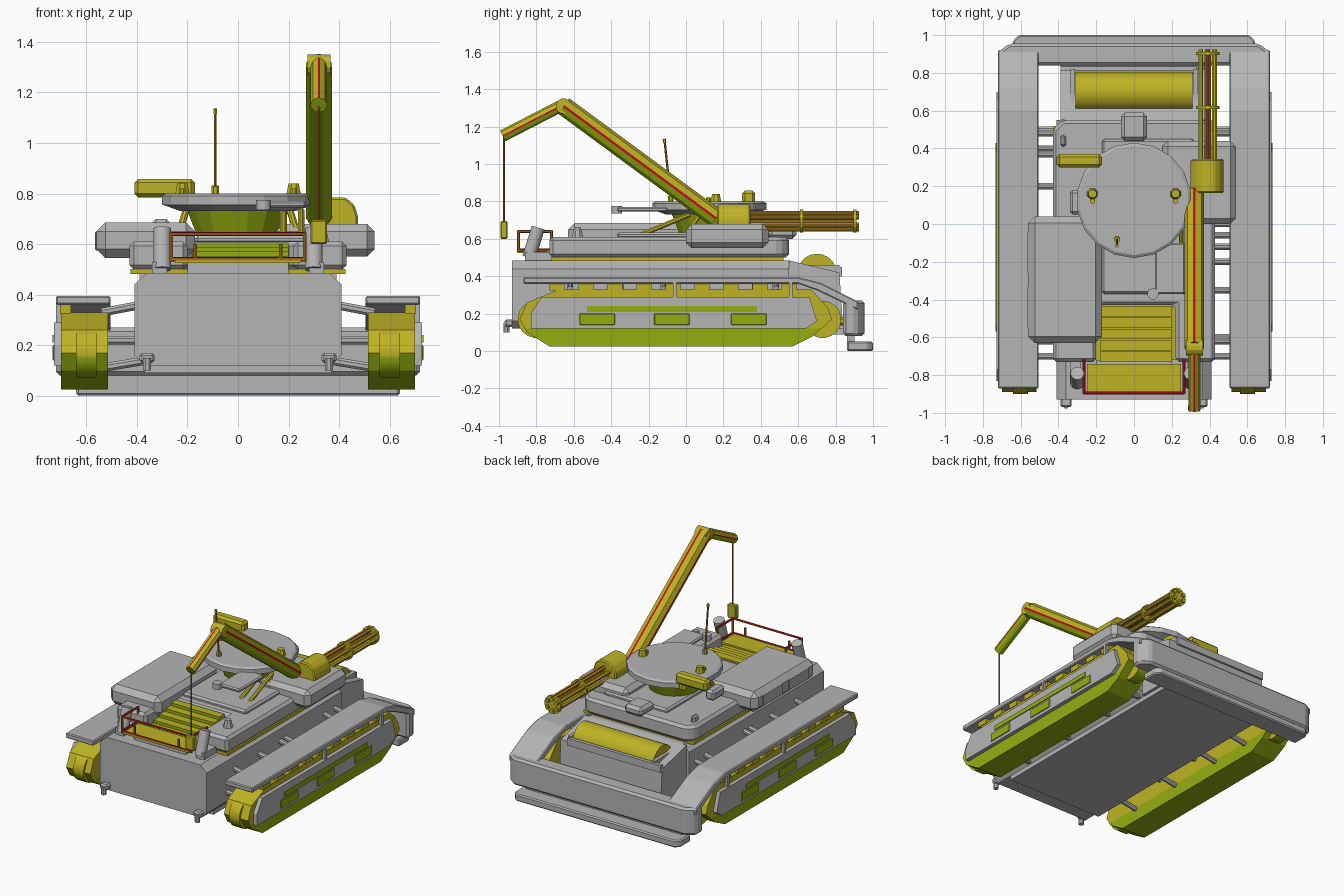
import bpy, bmesh, math
from mathutils import Vector

if "Cube" in bpy.data.objects:
    bpy.data.objects.remove(bpy.data.objects["Cube"])

def material(name, rgb):
    m = bpy.data.materials.new(name)
    m.diffuse_color = (*rgb, 1)
    m.use_nodes = True
    m.node_tree.nodes["Principled BSDF"].inputs["Base Color"].default_value = m.diffuse_color
    return m

GREY = material("light grey", (0.46, 0.46, 0.46))
YELLOW = material("mustard yellow", (0.52, 0.45, 0.018))
GREEN = material("olive green", (0.30, 0.42, 0.005))
RED = material("red", (0.50, 0.004, 0.012))
RUST = material("rust orange", (0.42, 0.16, 0.015))

def finish(name, bm, mats, rule=None, mirror=False, smooth=False):
    bmesh.ops.recalc_face_normals(bm, faces=bm.faces)
    if rule:
        for f in bm.faces:
            f.material_index = rule(f)
    me = bpy.data.meshes.new(name)
    bm.to_mesh(me)
    bm.free()
    for m in mats if isinstance(mats, (list, tuple)) else [mats]:
        me.materials.append(m)
    ob = bpy.data.objects.new(name, me)
    bpy.context.collection.objects.link(ob)
    if mirror:
        mod = ob.modifiers.new("mirror", 'MIRROR')
        mod.use_mirror_merge = False
    if smooth:
        bpy.context.view_layer.objects.active = ob
        ob.select_set(True)
        bpy.ops.object.shade_smooth_by_angle(angle=math.radians(35))
        ob.select_set(False)
    return ob

def loft(bm, a, b):
    va, vb = [bm.verts.new(p) for p in a], [bm.verts.new(p) for p in b]
    n = len(va)
    bm.faces.new(va)
    bm.faces.new(vb)
    for i in range(n):
        bm.faces.new((va[i], va[(i + 1) % n], vb[(i + 1) % n], vb[i]))

def prism(name, pts, axis, lo, hi, mats, bevel=0, cut=None, **kw):
    """Extrude a 2D outline along an axis."""
    put = {'x': lambda p, t: (t, p[0], p[1]), 'y': lambda p, t: (p[0], t, p[1]),
           'z': lambda p, t: (p[0], p[1], t)}[axis]
    bm = bmesh.new()
    loft(bm, [put(p, lo) for p in pts], [put(p, hi) for p in pts])
    bmesh.ops.recalc_face_normals(bm, faces=bm.faces)
    if bevel:
        bmesh.ops.bevel(bm, geom=bm.edges[:], offset=bevel, segments=1, affect='EDGES')
    if cut:
        bmesh.ops.bisect_plane(bm, geom=bm.verts[:] + bm.edges[:] + bm.faces[:],
                               plane_co=(0, 0, cut), plane_no=(0, 0, 1))
    return finish(name, bm, mats, **kw)

def box(name, x0, x1, y0, y1, z0, z1, mats, bevel=0, **kw):
    return prism(name, [(x0, y0), (x1, y0), (x1, y1), (x0, y1)], 'z', z0, z1, mats, bevel, **kw)

def rods(name, segs, r, mats, r2=None, n=8, angles=None, **kw):
    """Straight tubes between pairs of points."""
    bm = bmesh.new()
    angs = [math.radians(a) for a in (angles or [360 * (i + 0.5) / n for i in range(n)])]
    for p, q in segs:
        p, q = Vector(p), Vector(q)
        d = (q - p).normalized()
        u = Vector((1, 0, 0)) if abs(d.x) < 0.9 else Vector((0, 1, 0))
        v = d.cross(u).normalized()
        u = v.cross(d)
        ring = lambda c, s: [c + s * (u * math.cos(a) + v * math.sin(a)) for a in angs]
        loft(bm, ring(p, r), ring(q, r2 or r))
    return finish(name, bm, mats, **kw)

YG = [YELLOW, GREEN]
under = lambda f: int(f.normal.z < -0.2)

# Hull with chamfered cross-section
prism("hull", [(-0.37, 0.12), (0.37, 0.12), (0.41, 0.16), (0.41, 0.44), (0.36, 0.485),
               (-0.36, 0.485), (-0.41, 0.44), (-0.41, 0.16)], 'y', -0.93, 0.55, GREY)
prism("hull_rear", [(0.55, 0.12), (0.84, 0.12), (0.82, 0.42), (0.55, 0.485)], 'x', -0.39, 0.39, GREY)
box("hull_belly", -0.37, 0.37, -0.8, 0.84, 0.09, 0.12, GREY)
box("tow_hook", 0.33, 0.39, -0.97, -0.92, 0.13, 0.17, GREY, 0.01, mirror=True)
rods("tow_pin", [((0.36, -0.96, 0.1), (0.36, -0.96, 0.15))], 0.018, GREY, mirror=True)

# Track pods, painted green below and yellow above
prism("track", [(-0.73, 0.025), (0.57, 0.025), (0.68, 0.08), (0.78, 0.17), (0.76, 0.23), (0.67, 0.33),
                (-0.68, 0.33), (-0.85, 0.26), (-0.89, 0.17), (-0.85, 0.1)], 'x', 0.515, 0.70, YG,
      cut=0.12, rule=lambda f: int(f.calc_center_median().z < 0.12 or f.normal.z < -0.3), mirror=True)
rods("track_end_wheel", [((0.56, y, 0.17), (0.64, y, 0.17)) for y in (-0.80, 0.73)], 0.1, YG, n=20,
     rule=under, mirror=True, smooth=True)
rods("rear_axle_rod", [((0.6, 0.72, 0.16), (0.6, 0.88, 0.16))], 0.025, YELLOW, mirror=True)
prism("side_skirt", [(-0.83, 0.12), (0.64, 0.12), (0.70, 0.16), (0.66, 0.29), (-0.77, 0.29), (-0.83, 0.2)],
      'x', 0.69, 0.727, GREY, mirror=True)
box("skirt_stripe", 0.725, 0.733, -0.53, 0.38, 0.21, 0.24, GREEN, mirror=True)
for y in (-0.57, -0.17, 0.24):
    box("skirt_panel", 0.725, 0.733, y, y + 0.19, 0.14, 0.2, GREEN, 0.003, mirror=True)
for i in range(9):
    y = -0.73 + 0.155 * i
    box("track_guide", 0.66, 0.705, y, y + 0.08, 0.325, 0.36, YELLOW, mirror=True)
for y in (-0.07, 0.55):
    box("fender_post", 0.69, 0.72, y, y + 0.02, 0.28, 0.38, GREY, mirror=True)

# Suspension arms between hull and tracks
rods("suspension_arm", [((0.38, y, 0.36), (0.54, y, 0.33)) for y in (0.48, 0.37, -0.06, -0.12, -0.35, -0.62)]
     + [((0.38, y, 0.22), (0.54, y, 0.22)) for y in (-0.7, -0.35, 0.0, 0.4)]
     + [((0.36, y, 0.14), (0.54, y, 0.11)) for y in (-0.6, -0.2, 0.2, 0.5)], 0.018, GREY, mirror=True)

# Fenders, rear bumper and blade
prism("fender", [(-0.87, 0.36), (-0.87, 0.395), (0.6, 0.395), (0.72, 0.365), (0.92, 0.265), (0.92, 0.22),
                 (0.7, 0.325), (0.6, 0.36)], 'x', 0.505, 0.72, GREY, 0.006, mirror=True)
prism("bumper", [(-0.72, 0.84), (0.72, 0.84), (0.72, 0.91), (0.66, 0.955), (-0.66, 0.955), (-0.72, 0.91)],
      'z', 0.08, 0.27, GREY, 0.015)
prism("blade", [(-0.64, 0.86), (0.64, 0.86), (0.64, 0.97), (0.61, 1.0), (-0.61, 1.0), (-0.64, 0.97)],
      'z', 0.0, 0.05, GREY, 0.008)
box("blade_web", -0.6, 0.6, 0.86, 0.9, 0.04, 0.09, GREY)

# Superstructure on the deck
prism("upper_deck", [(-0.43, -0.73), (-0.2, -0.73), (-0.2, -0.43), (0.22, -0.43), (0.22, -0.73), (0.43, -0.73),
                     (0.43, 0.5), (0.38, 0.55), (-0.38, 0.55), (-0.43, 0.5)], 'z', 0.5, 0.61, GREY, 0.018)
box("deck_gasket", -0.425, 0.425, -0.72, 0.52, 0.482, 0.502, YELLOW)
box("centre_panel", -0.17, 0.32, -0.37, 0.45, 0.6, 0.635, GREY, 0.012)
box("side_cabin", -0.56, -0.17, -0.63, 0.04, 0.545, 0.685, GREY, 0.035)
for y in (-0.55, -0.26):
    box("cabin_window_frame", -0.565, -0.55, y, y + 0.22, 0.575, 0.65, GREY, 0.004)
box("gun_pod", 0.15, 0.54, 0.0, 0.44, 0.55, 0.68, GREY, 0.03)
box("periscope", -0.07, 0.07, 0.44, 0.59, 0.6, 0.665, GREY, 0.02)
box("deck_lever", -0.39, -0.36, 0.41, 0.47, 0.6, 0.65, GREY, 0.01)
rods("deck_knob", [((0.33, -0.58, 0.6), (0.33, -0.58, 0.66))], 0.035, GREY, r2=0.02)

# Yellow stairs and front basket
for i in range(5):
    y = -0.73 + 0.06 * i
    box("stair", -0.18, 0.2, y, y + 0.055, 0.48, 0.535 + 0.018 * i, YG, rule=lambda f: int(f.normal.y < -0.5))
box("basket_floor", -0.25, 0.25, -0.9, -0.74, 0.525, 0.54, YELLOW)
box("basket_support", -0.2, 0.2, -0.86, -0.72, 0.48, 0.525, GREY)
X, F, B = 0.265, -0.895, -0.72
rods("basket_frame", [((-X, F, z), (X, F, z)) for z in (0.54, 0.64)]
     + [((x, F, z), (x, B, z)) for x in (-X, X) for z in (0.54, 0.64)]
     + [((x, y, 0.53), (x, y, 0.645)) for x in (-X, X) for y in (F, B)]
     + [((x, F, 0.54), (x, F, 0.6)) for x in (-0.17, 0.17)], 0.008, [RUST, RED],
     rule=lambda f: int(f.normal.z > 0.8), n=6)
rods("front_lamp", [((0.3, -0.84, 0.5), (0.3, -0.79, 0.66))], 0.036, GREY, n=14, mirror=True, smooth=True)
box("lamp_bracket", 0.28, 0.34, -0.86, -0.72, 0.48, 0.53, GREY, mirror=True)

# Rear roller in its frame
rods("rear_roller", [((-0.31, 0.7, 0.415), (0.31, 0.7, 0.415))], 0.105, YELLOW, n=32, smooth=True)
box("roller_rail", -0.39, 0.33, 0.81, 0.835, 0.4, 0.45, GREY)
box("roller_cheek", 0.312, 0.335, 0.6, 0.82, 0.4, 0.46, GREY, mirror=True)

# Turret
rods("turret_base", [((0, 0.125, 0.62), (0, 0.125, 0.745))], 0.16, GREEN, r2=0.21, n=16)
rods("turret_disc_lower", [((0, 0.125, 0.73), (0, 0.125, 0.755))], 0.23, GREY, r2=0.3, n=18)
rods("turret_disc", [((0, 0.125, 0.755), (0, 0.125, 0.79))], 0.305, GREY, n=18)
rods("turret_disc_top", [((0, 0.125, 0.79), (0, 0.125, 0.80))], 0.305, GREY, r2=0.29, n=18)
box("turret_side_box", -0.34, -0.27, 0.05, 0.18, 0.63, 0.7, GREY, 0.015)
box("turret_plate", 0.11, 0.27, -0.37, -0.1, 0.745, 0.77, GREY, 0.008)
rods("plate_knob", [((0.1, -0.37, 0.735), (0.1, -0.37, 0.775))], 0.03, GREY, n=12)
rods("plate_strut", [((x, -0.27, 0.61), (x, 0.02, 0.73)) for x in (0.18, 0.25)], 0.014, YELLOW)
rods("turret_side_strut", [((x, 0.0, 0.62), (x * 0.85, 0.08, 0.74)) for x in (-0.24, 0.24)], 0.014, YELLOW)
box("sight_box", -0.41, -0.17, 0.3, 0.37, 0.785, 0.858, YG, 0.015, rule=under)
rods("sight_mount", [((-0.21, 0.33, 0.75), (-0.21, 0.33, 0.81))], 0.03, YELLOW)
rods("turret_lamp", [((0.22, 0.16, 0.8), (0.22, 0.16, 0.84))], 0.03, YELLOW, r2=0.022, mirror=True)
rods("turret_lamp_stem", [((0.22, 0.12, 0.8), (0.22, 0.12, 0.82))], 0.014, YELLOW, mirror=True)
rods("antenna", [((-0.09, -0.08, 0.8), (-0.09, -0.115, 1.13))], 0.006, RUST, n=6)
rods("antenna_foot", [((-0.09, -0.08, 0.8), (-0.09, -0.083, 0.83))], 0.016, YELLOW)
rods("antenna_tip", [((-0.09, -0.114, 1.115), (-0.09, -0.116, 1.135))], 0.009, YELLOW, n=6)

# Crane: narrow faces of the tube become the red stripes
def stripe(f):
    if len(f.verts) == 4 and f.calc_area() / max(e.calc_length() for e in f.edges) < 0.014:
        return 2
    return under(f)
ring = [-7, 7, 45, 83, 97, 135, 173, 187, 220, 252, 288, 320]
rods("crane_arm", [((0.32, 0.16, 0.71), (0.32, -0.655, 1.31))], 0.052, [YELLOW, GREEN, RED], angles=ring, rule=stripe)
rods("crane_jib", [((0.32, -0.65, 1.32), (0.32, -0.98, 1.15))], 0.033, [YELLOW, GREEN, RED], angles=ring, rule=stripe)
rods("crane_elbow", [((0.275, -0.655, 1.31), (0.365, -0.655, 1.31))], 0.042, YELLOW, n=12)
rods("crane_cable", [((0.32, -0.973, 1.15), (0.32, -0.973, 0.68))], 0.005, RUST, n=6)
box("crane_hook_block", 0.287, 0.353, -0.992, -0.955, 0.6, 0.695, YELLOW, 0.006)

# Multi-barrel gun
prism("gun_housing", [(0.3, 0.66), (0.475, 0.66), (0.475, 0.71), (0.46, 0.755), (0.425, 0.785), (0.37, 0.785),
                      (0.33, 0.76), (0.3, 0.72)], 'y', 0.165, 0.345, YG, 0.008, rule=under)
C = (0.39, 0.695)
def spot(i, y):
    a = math.radians(60 * i + 30)
    return (C[0] + 0.042 * math.cos(a), y, C[1] + 0.042 * math.sin(a))
rods("gun_barrels", [(spot(i, 0.33), spot(i, 0.925)) for i in range(6)], 0.014, [YELLOW, RUST, RED],
     rule=lambda f: 1 if abs(f.normal.x) > 0.8 else 2 if f.normal.z > 0.9 and f.calc_center_median().z > 0.74 else 0)
rods("gun_core", [((C[0], 0.33, C[1]), (C[0], 0.9, C[1]))], 0.018, RUST)
rods("gun_rings", [((C[0], y, C[1]), (C[0], y + 0.016, C[1])) for y in (0.61, 0.895)], 0.063, YELLOW, n=16)
